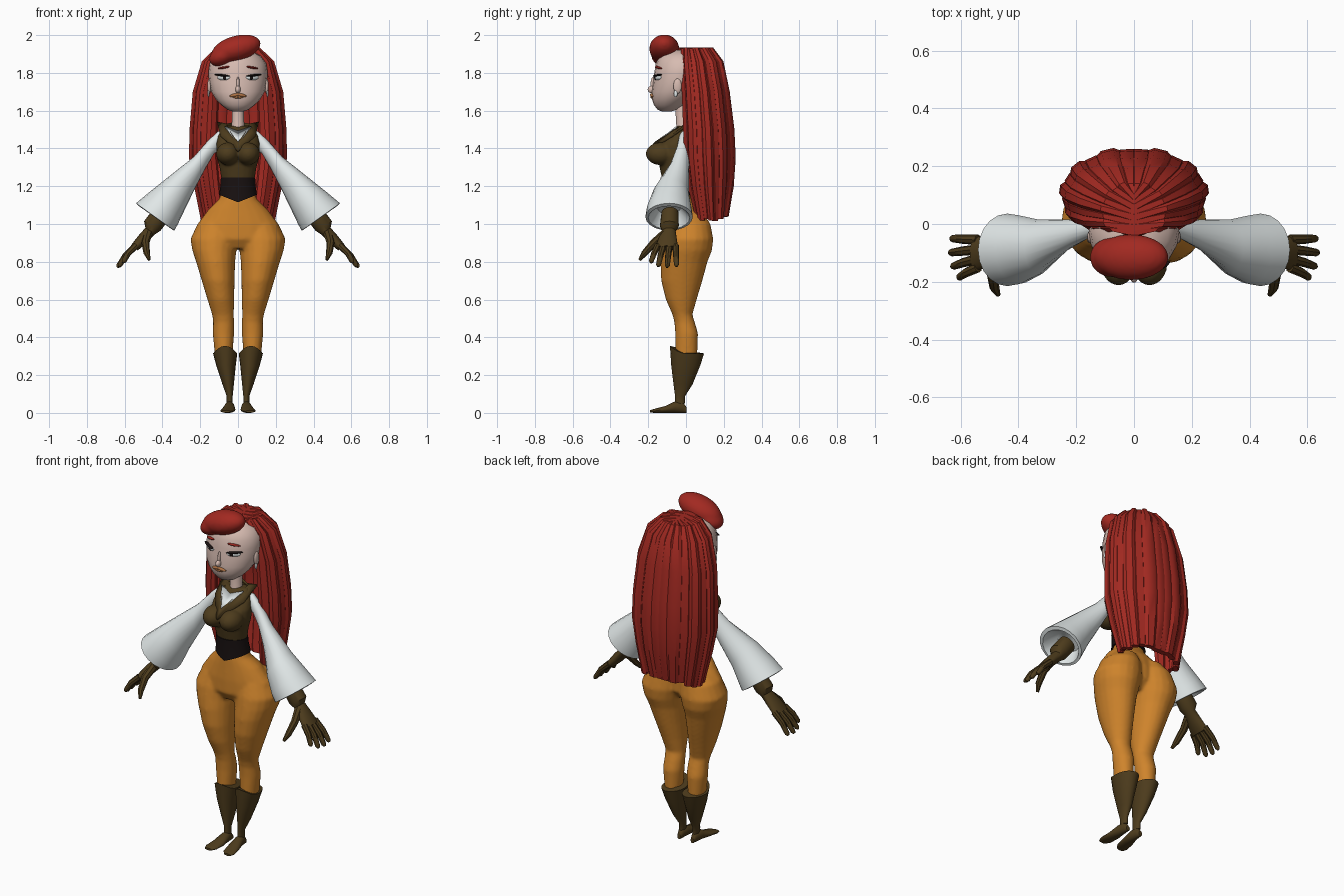
import bpy, bmesh, math, random
from mathutils import Vector, Matrix

if "Cube" in bpy.data.objects:
    bpy.data.objects.remove(bpy.data.objects["Cube"])

random.seed(4)
RED, SKIN = (0.36, 0.022, 0.015), (0.68, 0.5, 0.44)
ORANGE, BROWN = (0.62, 0.23, 0.025), (0.075, 0.045, 0.012)
WHITE, BLACK = (0.75, 0.8, 0.8), (0.01, 0.006, 0.006)
mats = {}


def material(color):
    if color not in mats:
        m = bpy.data.materials.new("colour_%d" % len(mats))
        m.diffuse_color = (*color, 1)
        m.use_nodes = True
        m.node_tree.nodes["Principled BSDF"].inputs["Base Color"].default_value = m.diffuse_color
        mats[color] = m
    return mats[color]


def ell(c, u, v, n=20):
    c, u, v = Vector(c), Vector(u), Vector(v)
    return [c + u * math.cos(2 * math.pi * i / n) + v * math.sin(2 * math.pi * i / n) for i in range(n)]


def zring(z, x0, x1, y0, y1):
    return ell(((x0 + x1) / 2, (y0 + y1) / 2, z), ((x1 - x0) / 2, 0, 0), (0, (y1 - y0) / 2, 0))


def yring(y, x0, x1, z0, z1):
    return ell(((x0 + x1) / 2, y, (z0 + z1) / 2), ((x1 - x0) / 2, 0, 0), (0, 0, (z1 - z0) / 2))


def aring(xu, zu, xl, zl, y0, y1):
    # ring across the arm, from its upper to its lower edge
    return ell(((xu + xl) / 2, (y0 + y1) / 2, (zu + zl) / 2),
               ((xu - xl) / 2, 0, (zu - zl) / 2), (0, (y1 - y0) / 2, 0))


def loft(bm, rings, sx=1):
    rows = [[bm.verts.new((p.x * sx, p.y, p.z)) for p in r] for r in rings]
    n = len(rows[0])
    for a, b in zip(rows, rows[1:]):
        for i in range(n):
            bm.faces.new((a[i], a[(i + 1) % n], b[(i + 1) % n], b[i]))
    bm.faces.new(rows[0])
    bm.faces.new(rows[-1])


def tube(bm, pts, radii, n=8):
    pts = [Vector(p) for p in pts]
    rings = []
    for i, p in enumerate(pts):
        d = (pts[min(i + 1, len(pts) - 1)] - pts[max(i - 1, 0)]).normalized()
        u = d.cross(Vector((0.6, 0, 0.8))).normalized()
        rings.append(ell(p, u * radii[i], d.cross(u) * radii[i], n))
    loft(bm, rings)


def blob(bm, loc, scale, rz=0, ry=0):
    m = (Matrix.Translation(loc) @ Matrix.Rotation(math.radians(rz), 4, 'Z')
         @ Matrix.Rotation(math.radians(ry), 4, 'Y') @ Matrix.Diagonal((*scale, 1)))
    bmesh.ops.create_uvsphere(bm, u_segments=20, v_segments=12, radius=1, matrix=m)


def finish(name, bm, color, mirror=False, voxel=0, thick=0, angle=40):
    bmesh.ops.recalc_face_normals(bm, faces=bm.faces)
    me = bpy.data.meshes.new(name)
    bm.to_mesh(me)
    bm.free()
    me.materials.append(material(color))
    ob = bpy.data.objects.new(name, me)
    bpy.context.collection.objects.link(ob)
    bpy.context.view_layer.objects.active = ob
    ob.select_set(True)
    bpy.ops.object.shade_smooth_by_angle(angle=math.radians(angle))
    ob.select_set(False)
    if mirror:
        ob.modifiers.new("mirror", 'MIRROR')
    if thick:
        s = ob.modifiers.new("solid", 'SOLIDIFY')
        s.thickness, s.offset = thick, 0
    if voxel:
        r = ob.modifiers.new("remesh", 'REMESH')
        r.mode, r.voxel_size, r.use_smooth_shade = 'VOXEL', voxel, True
        s = ob.modifiers.new("smooth", 'SMOOTH')
        s.factor, s.iterations = 0.5, 6
    return ob


# trousers: pelvis and two legs blended together
bm = bmesh.new()
loft(bm, [zring(z, -x, x, a, b) for z, x, a, b in (
    (1.18, .085, -.10, .01), (1.13, .102, -.112, .03), (1.08, .155, -.115, .07),
    (1.0, .215, -.12, .10), (.92, .24, -.12, .10), (.87, .15, -.09, .06))])
LEG = ((1.06, .02, .15, -.06, .09), (1.0, .0, .215, -.10, .13), (.92, -.005, .252, -.122, .145),
       (.86, .008, .242, -.13, .138), (.8, .015, .222, -.136, .114), (.7, .018, .192, -.132, .087),
       (.6, .02, .162, -.107, .057), (.52, .022, .137, -.072, .034), (.48, .02, .132, -.062, .047),
       (.42, .02, .134, -.057, .064), (.3, .03, .122, -.055, .06))
for s in (1, -1):
    loft(bm, [zring(*r) for r in LEG], s)
finish("trousers", bm, ORANGE, voxel=.009)

# boots with a raised front peak, and feet
bm = bmesh.new()
loft(bm, [zring(*r) for r in ((.315, .004, .132, -.085, .096), (.25, .012, .115, -.078, .075),
    (.15, .022, .082, -.066, .034), (.09, .028, .06, -.058, -.004), (.05, .028, .06, -.058, -.006))])
for v in bm.verts:
    if v.co.z > .3 and v.co.y < 0:
        v.co.z += .04 * (v.co.y / .085) ** 2
loft(bm, [yring(*r) for r in ((.003, .032, .055, 0, .03), (-.02, .024, .064, 0, .06), (-.06, .018, .072, 0, .06),
    (-.11, .014, .085, 0, .036), (-.165, .022, .094, 0, .022), (-.19, .04, .085, .002, .014))])
finish("boots", bm, BROWN, mirror=True)

# waist sash with a pointed front
bm = bmesh.new()
loft(bm, [zring(*r) for r in ((1.155, -.1, .1, -.128, .036), (1.2, -.093, .093, -.13, .025), (1.245, -.091, .091, -.134, .02))])
for v in bm.verts:
    if v.co.z < 1.16 and v.co.y < -.045:
        v.co.z -= .04 * (1 - abs(v.co.x) / .1)
finish("waist_sash", bm, BLACK)

# vest with bust
bm = bmesh.new()
loft(bm, [zring(z, -x, x, a, b) for z, x, a, b in (
    (1.23, .087, -.125, .015), (1.3, .098, -.14, .02), (1.36, .115, -.15, .028), (1.42, .116, -.14, .032),
    (1.47, .105, -.095, .03), (1.52, .075, -.045, .025))])
for s in (1, -1):
    blob(bm, (s * .054, -.135, 1.372), (.062, .078, .06))
finish("vest", bm, BROWN, voxel=.007)

# shirt front in the neckline
bm = bmesh.new()
bm.faces.new([bm.verts.new(p) for p in ((-.07, -.05, 1.515), (0, -.168, 1.42), (.07, -.05, 1.515), (0, -.07, 1.49))])
finish("shirt_front", bm, WHITE, thick=.008)

# collar and lapels
bm = bmesh.new()
inner = [(0, .035, 1.535), (.06, .01, 1.525), (.052, -.06, 1.5), (0, -.16, 1.43)]
outer = [(0, .055, 1.5), (.11, .02, 1.535), (.092, -.075, 1.465), (0, -.198, 1.385)]
A, B = [[bm.verts.new(p) for p in row] for row in (inner, outer)]
for i in range(3):
    bm.faces.new((A[i], A[i + 1], B[i + 1], B[i]))
finish("collar", bm, BROWN, mirror=True, thick=.014)

# sleeves, flared and hollow at the cuff
bm = bmesh.new()
loft(bm, [aring(*r) for r in ((.07, 1.495, .09, 1.39, -.03, .02), (.1, 1.495, .125, 1.375, -.04, .025),
    (.155, 1.445, .17, 1.30, -.052, .022), (.235, 1.355, .222, 1.2, -.09, .015), (.38, 1.24, .28, 1.08, -.175, .015),
    (.48, 1.16, .318, 1.0, -.208, .03), (.54, 1.11, .337, .965, -.215, .036), (.525, 1.095, .35, .972, -.2, .02),
    (.44, 1.12, .33, 1.05, -.15, -.03))])
finish("sleeves", bm, WHITE, mirror=True, angle=50)

# gloves with fingers
bm = bmesh.new()
loft(bm, [aring(*r) for r in ((.44, 1.09, .36, 1.03, -.13, -.04), (.497, 1.015, .41, .965, -.138, -.038),
    (.49, .98, .44, .945, -.125, -.055), (.53, .935, .485, .90, -.148, -.048), (.568, .885, .53, .86, -.165, -.042))])
for y0, tip in ((-.055, (.635, -.05, .775)), (-.088, (.64, -.1, .77)), (-.12, (.632, -.148, .775)), (-.15, (.61, -.187, .795))):
    base = Vector((.54, y0, .885))
    tip = Vector(tip)
    tube(bm, (base, base.lerp(tip, .5) + Vector((.006, 0, .006)), base.lerp(tip, .92), tip), (.018, .016, .013, .006))
tube(bm, ((.475, -.11, .95), (.49, -.17, .9), (.483, -.22, .845), (.47, -.245, .81)), (.024, .021, .017, .008))
finish("gloves", bm, BROWN, mirror=True)

# neck and head
bm = bmesh.new()
loft(bm, [zring(*r) for r in ((1.44, -.05, .05, -.07, .02), (1.5, -.034, .034, -.05, .018), (1.67, -.03, .03, -.06, .02))])
finish("neck", bm, SKIN)
HEAD = ((1.595, .025, -.125, -.08), (1.605, .055, -.15, -.05), (1.63, .09, -.17, -.01), (1.66, .118, -.18, .03),
        (1.7, .142, -.182, .07), (1.75, .153, -.175, .1), (1.8, .157, -.168, .11), (1.85, .15, -.16, .11),
        (1.89, .12, -.14, .09), (1.92, .06, -.1, .05))
bm = bmesh.new()
loft(bm, [zring(z, -x, x, a, b) for z, x, a, b in HEAD])
blob(bm, (0, -.18, 1.712), (.014, .023, .02))
blob(bm, (0, -.172, 1.74), (.009, .016, .04))
for s in (1, -1):
    blob(bm, (s * .152, -.045, 1.73), (.01, .022, .04))
finish("head", bm, SKIN)

# facial features laid on the curved face: rows of x, y, z, scale, turn, tilt
FEATURES = (("eye_whites", WHITE, ((.076, -.15, 1.776, .038, .012, .015, 27, 0),)),
            ("irises", BLACK, ((.07, -.161, 1.776, .012, .006, .013, 25, 0),)),
            ("eyelashes", BLACK, ((.084, -.152, 1.787, .046, .012, .006, 29, -5),)),
            ("eyebrows", RED, ((.076, -.146, 1.828, .036, .012, .006, 27, 8),)),
            ("earrings", WHITE, ((.156, -.055, 1.69, .006, .01, .018, 0, 0),)),
            ("lips", (.42, .17, .06), ((.016, -.178, 1.682, .03, .012, .009, 8, 12),
                                       (.012, -.178, 1.672, .02, .011, .007, 8, -8))))
for name, col, rows in FEATURES:
    bm = bmesh.new()
    for r in rows:
        blob(bm, r[:3], r[3:6], r[6], r[7])
    finish(name, bm, col, mirror=True)

# rolled fringe, higher on one side
bm = bmesh.new()
blob(bm, (-.01, -.115, 1.928), (.135, .08, .068), 0, -16)
blob(bm, (-.075, -.115, 1.895), (.085, .07, .052), 0, -28)
finish("fringe", bm, RED, voxel=.009)

# hair cap and long locks draped from the parting
bm = bmesh.new()
blob(bm, (0, .055, 1.785), (.16, .115, .14))
finish("hair_cap", bm, RED)
DRAPE = ((1.918, .098, .045, .085), (1.855, .168, .065, .115), (1.7, .215, .085, .128), (1.5, .232, .1, .138),
         (1.35, .235, .105, .14), (1.2, .208, .112, .122), (1.03, .172, .125, .08))
bm = bmesh.new()
N = 9
for k in range(N):
    t = k / (N - 1)
    a = math.radians(-42 + 126 * t)
    lift = .009 * (k % 2)
    drop = random.uniform(-.015, .015)
    ys = -.03 + .14 * t
    rings = [ell((.0, ys, 1.925), (0, .022, 0), (0, 0, .012), 6)]
    for i, (z, rx, cy, ry) in enumerate(DRAPE):
        ca, sa = math.cos(a), math.sin(a)
        tan = Vector((-rx * sa, ry * ca, 0))
        half = tan.length * math.radians(126) / (N - 1) * .72
        tan.normalize()
        nor = Vector((tan.y, -tan.x, .9 if i == 0 else .3 if i == 1 else 0)).normalized()
        c = Vector((rx * ca, cy + ry * sa, z + (drop if i == 6 else 0))) + nor * lift
        rings.append(ell(c, tan * half, nor * .017, 6))
    loft(bm, rings)
finish("hair_locks", bm, RED, mirror=True, angle=35)
